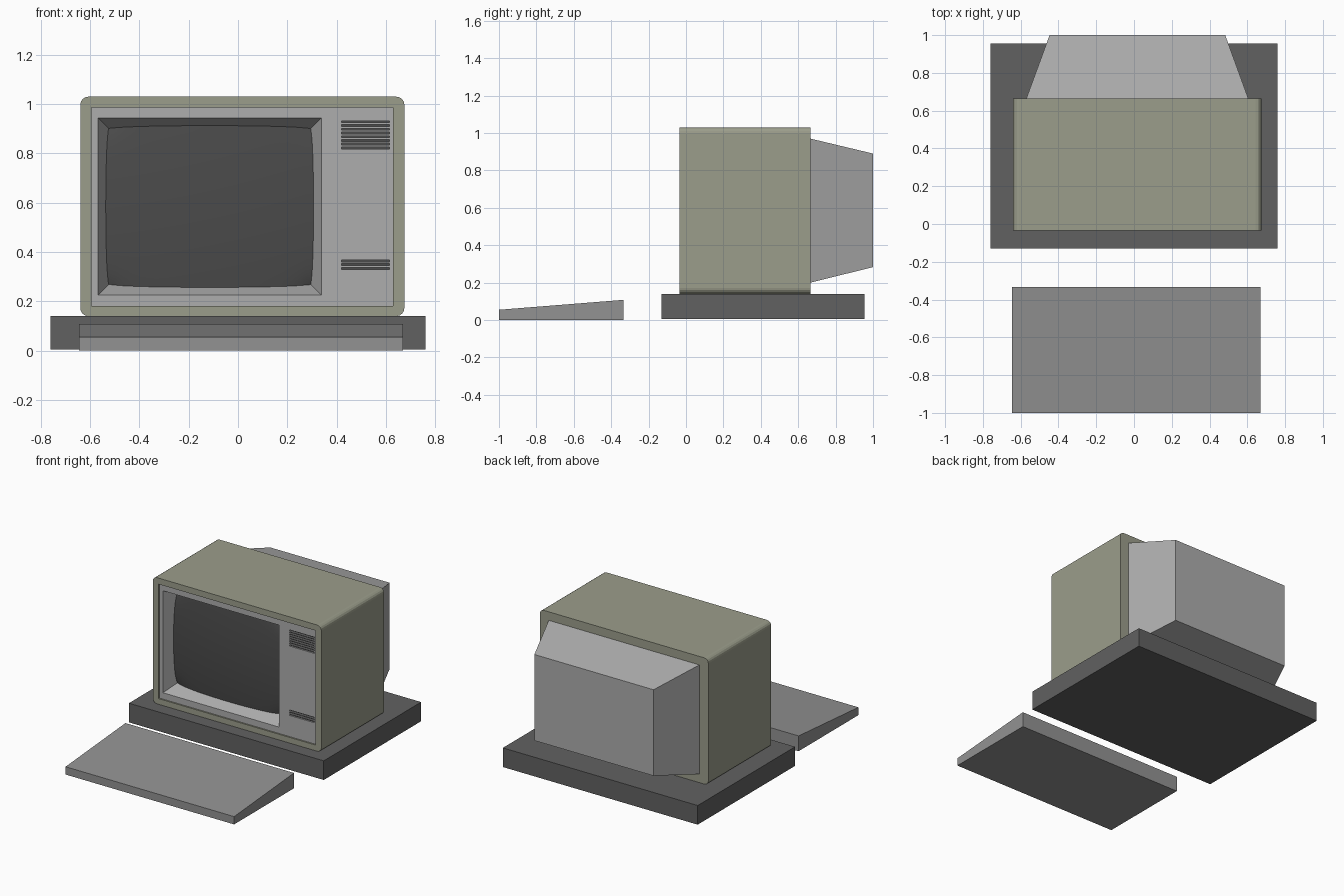
import bpy, bmesh

if "Cube" in bpy.data.objects:
    bpy.data.objects.remove(bpy.data.objects["Cube"])


def material(name, rgb):
    m = bpy.data.materials.new(name)
    m.diffuse_color = (*rgb, 1)
    m.use_nodes = True
    m.node_tree.nodes["Principled BSDF"].inputs["Base Color"].default_value = m.diffuse_color
    return m


OLIVE = material("olive_plastic", (0.33, 0.34, 0.26))
DARK = material("dark_grey", (0.12, 0.12, 0.12))
GLASS = material("screen_glass", (0.07, 0.07, 0.07))
GREY = material("mid_grey", (0.29, 0.29, 0.29))
SILVER = material("light_grey", (0.42, 0.42, 0.42))


def finish(name, bm, mat=None):
    bmesh.ops.recalc_face_normals(bm, faces=bm.faces)
    me = bpy.data.meshes.new(name)
    bm.to_mesh(me)
    bm.free()
    ob = bpy.data.objects.new(name, me)
    bpy.context.collection.objects.link(ob)
    if mat:
        me.materials.append(mat)
    return ob


def loft(name, front, back, y0, y1, mat=None, bevel=0):
    """Box or frustum between two (x0, x1, z0, z1) rectangles at y0 and y1."""
    bm = bmesh.new()
    rings = []
    for (x0, x1, z0, z1), y in ((front, y0), (back, y1)):
        rings.append([bm.verts.new((x, y, z)) for x, z in
                      ((x0, z0), (x1, z0), (x1, z1), (x0, z1))])
    a, b = rings
    bm.faces.new(a)
    bm.faces.new(b[::-1])
    for i in range(4):
        j = (i + 1) % 4
        bm.faces.new((a[i], b[i], b[j], a[j]))
    if bevel:
        edges = [e for e in bm.edges if abs(e.verts[0].co.y - e.verts[1].co.y) > 0.01]
        bmesh.ops.bevel(bm, geom=edges, offset=bevel, segments=4, profile=0.5,
                        affect='EDGES')
    return finish(name, bm, mat)


def cut(target, cutter):
    """Subtract the cutter, then remove it."""
    cutter.hide_render = True
    mod = target.modifiers.new("cut", 'BOOLEAN')
    mod.operation = 'DIFFERENCE'
    mod.solver = 'EXACT'
    mod.object = cutter
    bpy.context.view_layer.objects.active = target
    bpy.ops.object.modifier_apply(modifier=mod.name)
    bpy.data.objects.remove(cutter)


# Plinth and sloping keyboard
plinth = (-0.76, 0.76, 0.005, 0.14)
loft("plinth", plinth, plinth, -0.13, 0.955, DARK)
loft("keyboard", (-0.645, 0.67, 0, 0.055), (-0.645, 0.67, 0, 0.108), -1.0, -0.333, GREY)

# Cabinet with rounded long edges and an open front
shell = (-0.64, 0.675, 0.14, 1.03)
opening = (-0.595, 0.63, 0.18, 0.987)
cabinet = loft("cabinet", shell, shell, -0.035, 0.665, OLIVE, bevel=0.032)
cut(cabinet, loft("cabinet_cutter", opening, opening, -0.2, 0.14))

# Tapered rear housing
loft("rear_housing", (-0.57, 0.605, 0.2, 0.97), (-0.447, 0.483, 0.283, 0.89),
     0.665, 1.0, SILVER)

# Front panel with a tapered screen recess
PY = -0.025
panel = loft("front_panel", opening, opening, PY, 0.14, SILVER)
SX0, SX1, SZ0, SZ1 = -0.568, 0.338, 0.225, 0.944
slope, d0, d1 = 0.43, -0.03, 0.125


def recess(d):
    s = slope * d
    return (SX0 + s, SX1 - s, SZ0 + s, SZ1 - s)


cut(panel, loft("recess_cutter", recess(d0), recess(d1), PY + d0, PY + d1))

# Louvre slots above and below on the control side
for z_start, count in ((0.822, 8), (0.333, 3)):
    for i in range(count):
        z = z_start + i * 0.0152
        slot = (0.42, 0.615, z - 0.004, z + 0.004)
        cut(panel, loft("slot_cutter", slot, slot, PY - 0.05, PY + 0.012))
        loft("louvre_slot", slot, slot, PY + 0.010, PY + 0.014, GLASS)

# Bulging picture tube that meets the recess walls
N = 24
cx, cz = (SX0 + SX1) / 2, (SZ0 + SZ1) / 2
hx, hz = (SX1 - SX0) / 2 - 0.028, (SZ1 - SZ0) / 2 - 0.028
bm = bmesh.new()
grid = []
for i in range(N + 1):
    row = []
    for j in range(N + 1):
        u, v = 2 * i / N - 1, 2 * j / N - 1
        depth = 0.055 + 0.018 * (u * u + v * v) + 0.02 * (u * v) ** 8
        row.append(bm.verts.new((cx + hx * u, PY + depth, cz + hz * v)))
    grid.append(row)
for i in range(N):
    for j in range(N):
        bm.faces.new((grid[i][j], grid[i + 1][j], grid[i + 1][j + 1], grid[i][j + 1]))
screen = finish("screen", bm, GLASS)
for p in screen.data.polygons:
    p.use_smooth = True
if screen.data.polygons[0].normal.y > 0:
    screen.data.flip_normals()
